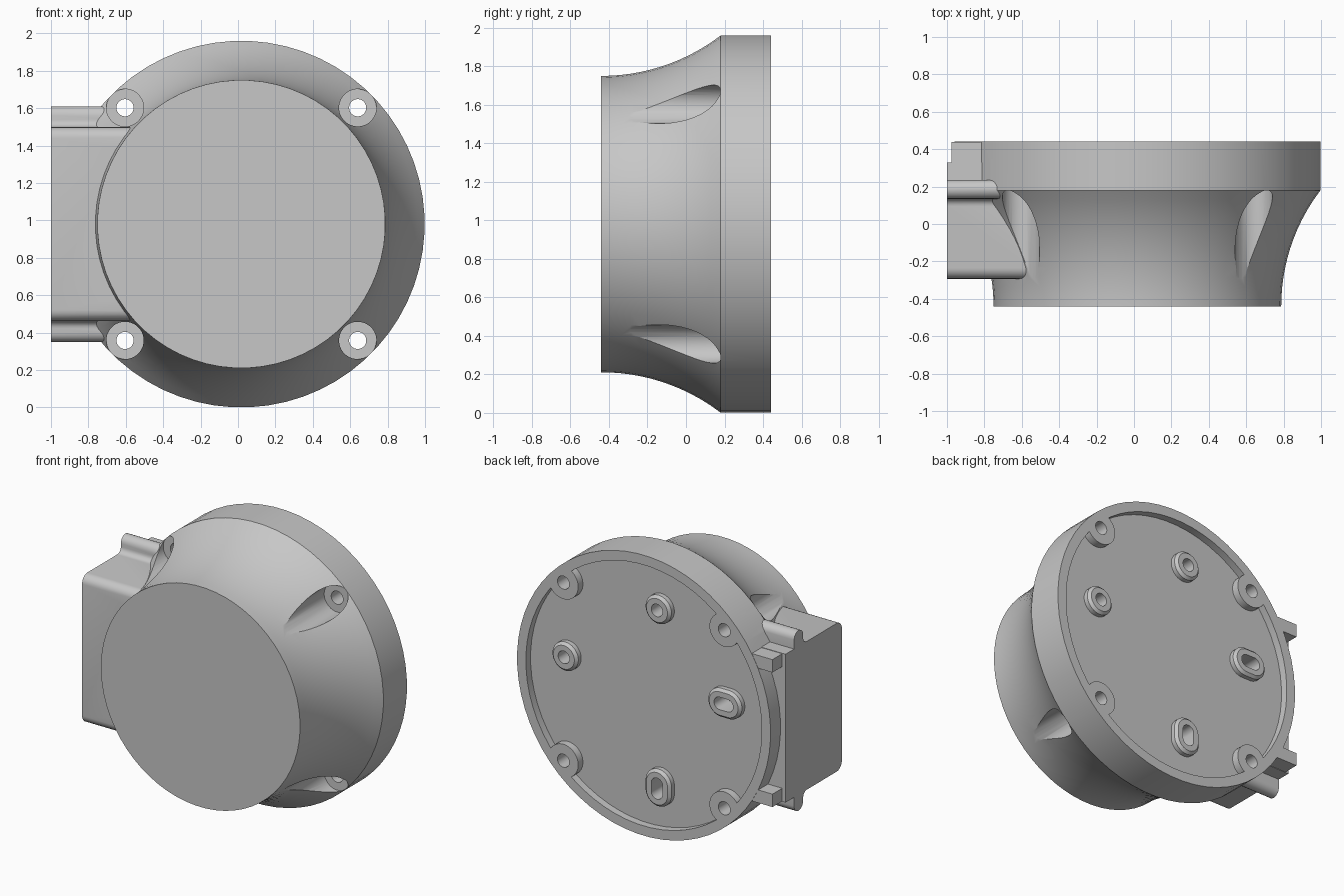
import bpy, bmesh, math

default = bpy.data.objects.get("Cube")
if default:
    bpy.data.objects.remove(default, do_unlink=True)

CX, CZ = 0.018, 0.98       # axis of the round body
FRONT, BACK = -0.44, 0.44  # front disc and rear rim
FLOOR = 0.388              # recessed rear floor

grey = bpy.data.materials.new("plain_grey")
grey.use_nodes = True
COLOUR = (0.57, 0.57, 0.57, 1)
grey.diffuse_color = COLOUR
grey.node_tree.nodes["Principled BSDF"].inputs["Base Color"].default_value = COLOUR


def skin(name, loops):
    """Closed solid through a list of equal-length point loops."""
    bm = bmesh.new()
    rings = [[bm.verts.new(p) for p in loop] for loop in loops]
    n = len(rings[0])
    for a, b in zip(rings, rings[1:]):
        for i in range(n):
            j = (i + 1) % n
            bm.faces.new((a[i], a[j], b[j], b[i]))
    bm.faces.new(rings[0])
    bm.faces.new(rings[-1])
    bmesh.ops.recalc_face_normals(bm, faces=bm.faces)
    mesh = bpy.data.meshes.new(name)
    bm.to_mesh(mesh)
    bm.free()
    mesh.materials.append(grey)
    ob = bpy.data.objects.new(name, mesh)
    bpy.context.collection.objects.link(ob)
    return ob


def turned(name, x, z, profile, stretch=(0, 0), n=32):
    """Round or slot-shaped solid along y; profile lists (y, radius)."""
    sx, sz = stretch
    dirs = [(math.cos(a), math.sin(a)) for a in [(i + 0.5) * math.tau / n for i in range(n)]]
    return skin(name, [[(CX + x + r * c + math.copysign(sx, c), y,
                         CZ + z + r * s + math.copysign(sz, s)) for c, s in dirs]
                       for y, r in profile])


def box(name, lo, hi):
    return skin(name, [[(x, lo[1], lo[2]), (x, hi[1], lo[2]), (x, hi[1], hi[2]), (x, lo[1], hi[2])]
                       for x in (lo[0], hi[0])])


def arc(y, z, r, start, end, n=6):
    """Arc points in the y-z plane, angles in degrees."""
    angles = [math.radians(start + (end - start) * i / n) for i in range(n + 1)]
    return [(y + r * math.cos(a), z + r * math.sin(a)) for a in angles]


def combine(target, tool, operation):
    mod = target.modifiers.new("combine", "BOOLEAN")
    mod.operation, mod.solver, mod.object = operation, "EXACT", tool
    bpy.context.view_layer.update()
    graph = bpy.context.evaluated_depsgraph_get()
    mesh = bpy.data.meshes.new_from_object(target.evaluated_get(graph))
    target.modifiers.remove(mod)
    target.data = mesh
    bpy.data.objects.remove(tool, do_unlink=True)


# Flared round body with a straight rear band
BEND, LENGTH = 1.02, 0.62
flare = []
for i in range(13):
    t = LENGTH * i / 12
    flare.append((FRONT + t, 0.77 + BEND - math.sqrt(BEND ** 2 - t ** 2)))
flare[-1] = (FRONT + LENGTH, 0.98)
body = turned("flared_body", 0, 0, flare + [(BACK, 0.98)], n=64)

# Side housing with a round-topped rail along its top and bottom
half = (arc(-0.235, 0.46, 0.058, 180, 90)        # rounded front edge
        + arc(0.095, 0.558, 0.04, 270, 360)      # fillet at the rail foot
        + arc(0.185, 0.58, 0.05, 180, 0, 10)     # rail top
        + [(0.235, 0.518), (0.33, 0.518)])
outline = half + [(y, -z) for y, z in reversed(half)]
housing = skin("side_housing", [[(x, y, CZ + z) for y, z in outline] for x in (-1, -0.5)])
combine(body, housing, "UNION")

# Small rear tabs beside the housing
for side in (-1, 1):
    z0, z1 = sorted((side * 0.425, side * 0.515))
    tab = box("rear_tab", (-0.975, 0.31, CZ + z0), (-0.80, BACK - 0.002, CZ + z1))
    combine(body, tab, "UNION")

# Rear recess that leaves the screw bosses standing
SCREWS = [(x, z) for x in (-0.622, 0.622) for z in (-0.622, 0.622)]
recess = turned("recess_cutter", 0, 0, [(FLOOR, 0.912), (0.6, 0.912)], n=64)
for x, z in SCREWS:
    combine(recess, turned("boss_keep", x, z, [(0.3, 0.115), (0.7, 0.115)]), "DIFFERENCE")
combine(body, recess, "DIFFERENCE")

# Front screw pockets and through holes
for x, z in SCREWS:
    combine(body, turned("pocket_cutter", x, z, [(-0.6, 0.1), (0.18, 0.1)]), "DIFFERENCE")
    combine(body, turned("hole_cutter", x, z, [(0.1, 0.046), (0.6, 0.046)], n=24), "DIFFERENCE")

# Rear standoffs: two round, two slotted
STANDOFFS = [(0.62, 0.1, (0, 0)), (-0.1, 0.62, (0, 0)),
             (-0.615, 0.1, (0.03, 0)), (-0.1, -0.625, (0, 0.03))]
for x, z, stretch in STANDOFFS:
    shape = [(FLOOR - 0.03, 0.1), (0.42, 0.1), (0.438, 0.082)]
    combine(body, turned("standoff", x, z, shape, stretch), "UNION")
    combine(body, turned("standoff_hole", x, z, [(0.3, 0.044), (0.6, 0.044)], stretch, 24),
            "DIFFERENCE")

# Smooth curved walls, crisp edges
for ob in bpy.context.selected_objects:
    ob.select_set(False)
body.select_set(True)
bpy.context.view_layer.objects.active = body
bpy.ops.object.shade_smooth_by_angle(angle=math.radians(28))
